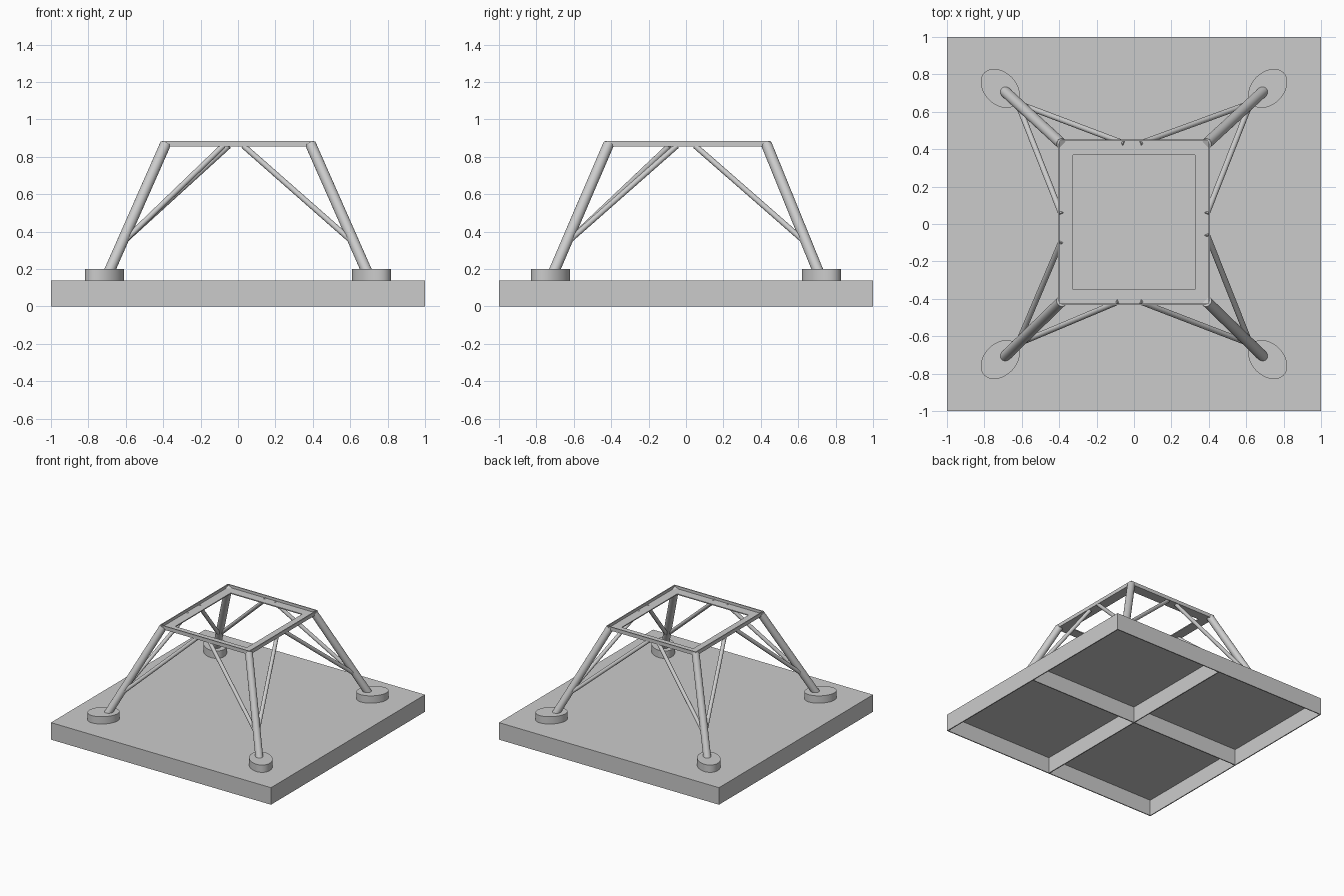
import bpy, bmesh
from mathutils import Vector, Matrix
from math import atan2

cube = bpy.data.objects.get("Cube")
if cube:
    bpy.data.objects.remove(cube)

grey = bpy.data.materials.new("light_grey")
grey.use_nodes = True
grey.diffuse_color = (0.6, 0.6, 0.6, 1)
grey.node_tree.nodes["Principled BSDF"].inputs["Base Color"].default_value = (0.6, 0.6, 0.6, 1)


def make(name, bm, smooth=False):
    bmesh.ops.recalc_face_normals(bm, faces=bm.faces)
    mesh = bpy.data.meshes.new(name)
    bm.to_mesh(mesh)
    bm.free()
    mesh.materials.append(grey)
    obj = bpy.data.objects.new(name, mesh)
    bpy.context.collection.objects.link(obj)
    if smooth:
        bpy.ops.object.select_all(action="DESELECT")
        obj.select_set(True)
        bpy.context.view_layer.objects.active = obj
        bpy.ops.object.shade_smooth_by_angle()
    return obj


def rect_sweep(name, x0, x1, y0, y1, profile, closed):
    """Sweep (inset, z) profile points round a rectangle; cap the ends if open."""
    bm = bmesh.new()
    rings = [[bm.verts.new(p) for p in ((x0 + d, y0 + d, z), (x1 - d, y0 + d, z),
                                        (x1 - d, y1 - d, z), (x0 + d, y1 - d, z))]
             for d, z in profile]
    pairs = list(zip(rings, rings[1:]))
    if closed:
        pairs.append((rings[-1], rings[0]))
    else:
        bm.faces.new(rings[0])
        bm.faces.new(rings[-1])
    for a, b in pairs:
        for i in range(4):
            j = (i + 1) % 4
            bm.faces.new((a[i], a[j], b[j], b[i]))
    return make(name, bm)


def tube(name, start, end, radius):
    start, end = Vector(start), Vector(end)
    axis = end - start
    bm = bmesh.new()
    bmesh.ops.create_cone(bm, cap_ends=True, segments=32, radius1=radius, radius2=radius,
                          depth=axis.length,
                          matrix=Matrix.Translation((start + end) / 2)
                          @ axis.to_track_quat("Z", "Y").to_matrix().to_4x4())
    return make(name, bm, True)


# Open-bottomed base tray with a cross of ribs beneath
WALL = 0.008
rect_sweep("base", -1, 1, -1, 1,
           [(0, 0.14), (0, 0), (WALL, 0), (WALL, 0.14 - WALL)], False)
for name, hx, hy in (("rib_across", 1 - WALL, WALL / 2), ("rib_along", WALL / 2, 1 - WALL)):
    rect_sweep(name, -hx, hx, -hy, hy, [(0, 0), (0, 0.14 - WALL)], False)

# Angle-section top frame: flat flange with a raised outer lip
LIP = 0.008
rect_sweep("top_frame", -0.407, 0.407, -0.432, 0.452,
           [(0, 0.855), (0, 0.885), (LIP, 0.885), (LIP, 0.863), (0.082, 0.863), (0.082, 0.855)],
           True)

# Legs, oval foot pads and diagonal braces at each corner
for sx, side in ((1, "left"), (-1, "right")):
    for sy, face in ((1, "back"), (-1, "front")):
        tag = face + "_" + side
        top = Vector((sx * 0.388, sy * 0.422 + 0.008, 0.868))
        foot = Vector((sx * 0.705, sy * 0.722, 0.15))
        tube("leg_" + tag, foot, top, 0.029)

        bm = bmesh.new()
        bmesh.ops.create_cone(bm, cap_ends=True, segments=48, radius1=1, radius2=1, depth=0.06,
                              matrix=Matrix.Translation((sx * 0.715, sy * 0.725, 0.17))
                              @ Matrix.Rotation(atan2(sy, sx), 4, "Z")
                              @ Matrix.Diagonal((0.12, 0.086, 1, 1)))
        make("foot_pad_" + tag, bm, True)

        # Braces run from low on the leg to the middle of each adjoining frame side
        low = foot.lerp(top, 0.26)
        reach_x = 0.03 if sx > 0 else (0.05 if sy > 0 else 0.08)
        reach_y = 0.05 if sy > 0 else (0.05 if sx > 0 else 0.09)
        tube("brace_y_side_" + tag, low, (sx * reach_x, sy * 0.422 + 0.008, 0.858), 0.015)
        tube("brace_x_side_" + tag, low, (sx * 0.388, sy * reach_y, 0.858), 0.015)
